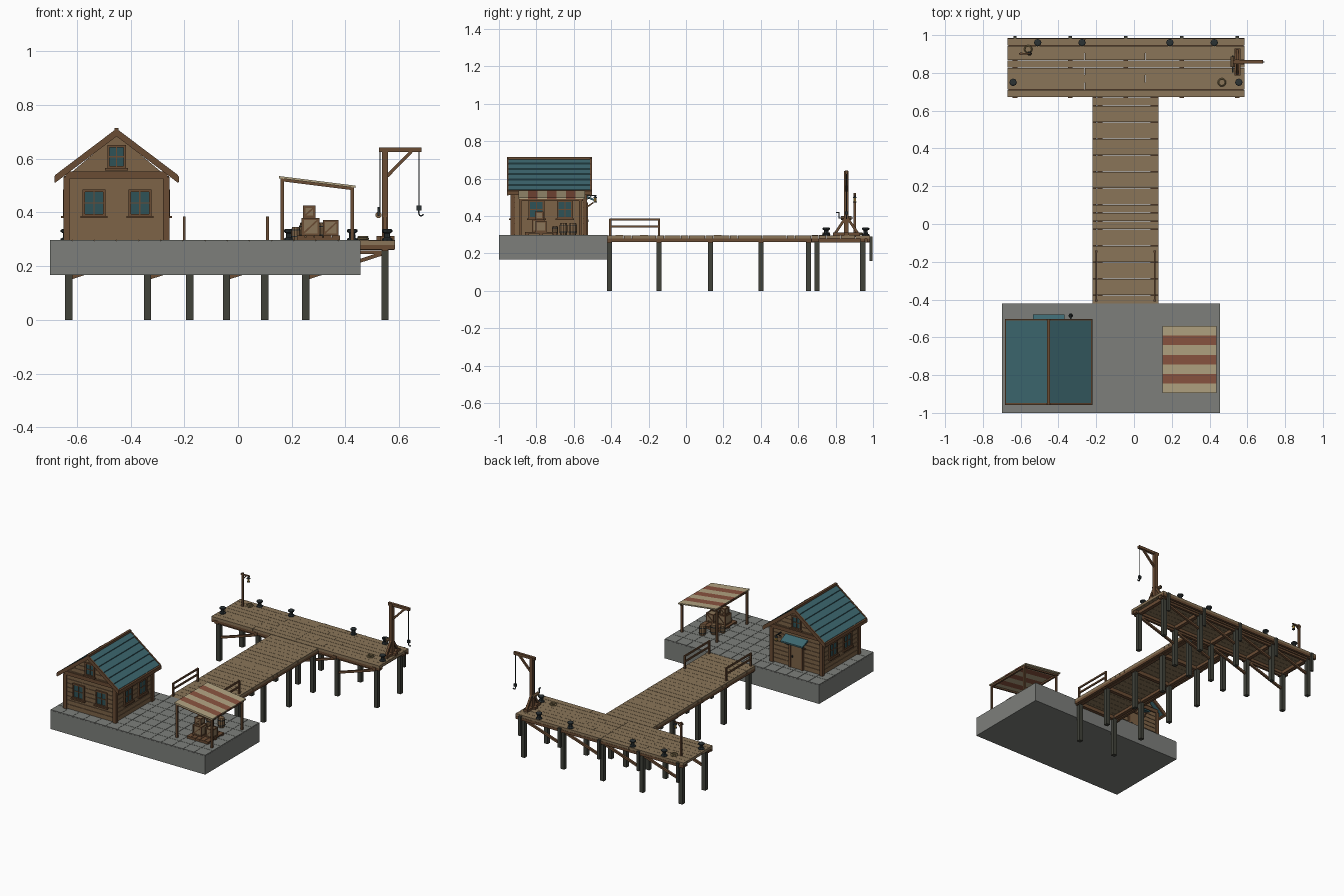
import bpy, bmesh, math, random
from mathutils import Vector

if "Cube" in bpy.data.objects:
    bpy.data.objects.remove(bpy.data.objects["Cube"])
random.seed(4)

def lin(c):
    return c / 12.92 if c < 0.04 else ((c + 0.055) / 1.055) ** 2.4
MATS = {}
for key, h in dict(deck="8a7558", wood="6a4c34", wall="7d6347", dark="41423a", stone="7d7f7b", teal="3d6870",
                   glass="2f5257", cream="b3a482", red="8a5440", iron="2b3234", rope="8d7a55", lamp="c9a24a").items():
    m = bpy.data.materials.new(key)
    m.diffuse_color = [lin(int(h[i:i + 2], 16) / 255) for i in (0, 2, 4)] + [1]
    m.use_nodes = True
    m.node_tree.nodes["Principled BSDF"].inputs["Base Color"].default_value = m.diffuse_color
    MATS[key] = m

class Part:
    """Collects simple solids into one named object."""
    def __init__(self, name, mat):
        self.name, self.mat, self.bm = name, mat, bmesh.new()
    def loft(self, rings, closed=False):
        vs = [[self.bm.verts.new(p) for p in r] for r in rings]
        n, k = len(vs[0]), len(vs)
        for i in range(k if closed else k - 1):
            a, b = vs[i], vs[(i + 1) % k]
            for j in range(n):
                self.bm.faces.new((a[j], a[(j + 1) % n], b[(j + 1) % n], b[j]))
        if not closed:
            self.bm.faces.new(vs[0][::-1])
            self.bm.faces.new(vs[-1])
    def box(self, x0, x1, y0, y1, z0, z1):
        self.loft([[(x0, y0, z), (x1, y0, z), (x1, y1, z), (x0, y1, z)] for z in (z0, z1)])
    def cube(self, c, s):
        self.box(*[v for a, b in zip(c, s) for v in (a - b / 2, a + b / 2)])
    def prism(self, prof, y0, y1):
        self.loft([[(x, y, z) for x, z in prof] for y in (y0, y1)])
    def bar(self, p, q, r, n=4):
        p, q = Vector(p), Vector(q)
        d = (q - p).normalized()
        u = d.cross((0, 0, 1) if abs(d.z) < .95 else (0, 1, 0)).normalized()
        v = d.cross(u)
        k = r / math.cos(math.pi / n)
        angs = [2 * math.pi * (i + .5) / n for i in range(n)]
        self.loft([[o + (u * math.cos(a) + v * math.sin(a)) * k for a in angs] for o in (p, q)])
    def lathe(self, c, prof, n=10, closed=False):
        self.loft([[(c[0] + r * math.cos(2 * math.pi * i / n), c[1] + r * math.sin(2 * math.pi * i / n), c[2] + z)
                    for i in range(n)] for r, z in prof], closed)
    def done(self):
        bmesh.ops.recalc_face_normals(self.bm, faces=self.bm.faces)
        me = bpy.data.meshes.new(self.name)
        self.bm.to_mesh(me)
        me.materials.append(MATS[self.mat])
        bpy.context.collection.objects.link(bpy.data.objects.new(self.name, me))

parts = {}
def P(name, mat="wood"):
    return parts.setdefault(name, Part(name, mat))

# stone quay with paving
T = 0.298
P("quay", "stone").box(-.70, .455, -1, -.42, .168, .293)
for i in range(14):
    for j in range(7):
        x, y = -.70 + i * .0825, -1 + j * .58 / 7
        P("paving", "stone").box(x + .001, x + .0815, y + .001, y + .0819, .292, T)

# deck planks of the walkway and the pier head
n = 25
for i in range(n):
    y, d = -.42 + i * 1.09 / n, 1.09 / n
    P("walkway_planks", "deck").box(-.22, .13, y, y + d - .0015, .279, T - .001 - random.random() * .001)
for i in range(8):
    y, d = .672 + i * .039, .039
    cuts = [-.67, -.36 + .1 * (i % 2), -.05, .22 - .08 * (i % 3), .585]
    for a, b in zip(cuts, cuts[1:]):
        P("head_planks", "deck").box(a, b - .001, y, y + d - .0015, .279, T - .001 - random.random() * .001)

# substructure: piles, stringers, cross beams, braces, fenders
walk_y = [-.41, -.145, .13, .40, .655]
for x in (-.18, .10):
    P("walkway_stringers").box(x - .012, x + .012, -.42, .672, .26, .28)
    for y in walk_y:
        P("walkway_piles", "dark").cube((x, y, .135), (.027, .027, .27))
for x in (-.211, .121):
    P("walkway_edge").box(x - .009, x + .009, -.42, .672, .262, .28)
for y in walk_y:
    P("walkway_crossbeams").box(-.215, .125, y - .012, y + .012, .255, .279)
head_x = [-.63, -.337, -.043, .252, .547]
for y in (.70, .945):
    P("head_stringers").box(-.665, .58, y - .012, y + .012, .26, .28)
    P("head_rails").box(-.63, .547, y - .008, y + .008, .245, .258)
    for x in head_x:
        P("head_piles", "dark").cube((x, y, .135), (.027, .027, .27))
    for a, b in zip(head_x, head_x[1:]):
        P("head_braces").bar((a, y, .155), (b, y, .25), .007)
for y in (.68, .976):
    P("head_edge").box(-.67, .585, y - .008, y + .008, .262, .28)
for x in head_x:
    P("head_crossbeams").box(x - .012, x + .012, .668, .985, .257, .279)
    P("fenders", "dark").box(x - .009, x + .009, .982, .996, .16, .29)

# walkway railings
for x in (-.20, .11):
    for y in (-.405, -.145):
        P("railing_posts").cube((x, y, .34), (.011, .011, .09))
    for z in (.343, .38):
        P("railing_rails").cube((x, -.275, z), (.008, .27, .011))

# house: body, siding boards, corner posts
cx, x0, x1, y0, y1 = -.452, -.637, -.267, -.925, -.54
P("house_body", "wall").prism([(x0, T), (x1, T), (x1, .535), (cx, .69), (x0, .535)], y0, y1)
rows, h = 8, .0285
for i in range(rows + 5):
    za, zb = T + .005 + i * h, T + .005 + (i + 1) * h - .0025
    wa, wb = [min(.185, .185 * (.69 - z) / .155) for z in (za, zb)]
    for ya, yb in ((y0 - .004, y0), (y1, y1 + .004)):
        P("gable_siding", "wall").prism([(cx - wa, za), (cx + wa, za), (cx + wb, zb), (cx - wb, zb)], ya, yb)
    if i < rows:
        for x in (x0, x1):
            P("side_siding", "wall").box(x - .004, x + .004, y0, y1, za, zb)
for x in (x0, x1):
    for y in (y0, y1):
        P("corner_posts").cube((x, y, .415), (.024, .024, .235))
    P("wall_plates").box(x - .01, x + .01, y0, y1, .518, .535)
for y in (y0, y1):
    P("gable_beams").box(x0 - .005, x1 + .005, y - .011, y + .011, .527, .552)

# roof: lapped courses, bargeboards, ridge
ze, zr, half, k = .53, .70, .225, 6
for s in (-1, 1):
    pt = lambda t, up: (cx + s * half * (1 - t), ze + (zr - ze) * t + up)
    for i in range(k):
        a, b = i / k, min(1, (i + 1.1) / k)
        P("roof_courses", "teal").prism([pt(a, -.006), pt(b, -.006), pt(b, .005), pt(a, .011)], -.95, -.51)
    for y in (-.953, -.507):
        P("bargeboards").prism([pt(-.02, -.017), pt(1, -.017), pt(1, .012), pt(-.02, .012)], y - .005, y + .005)
    P("eave_boards").prism([pt(-.03, -.014), pt(.01, -.014), pt(.01, .009), pt(-.03, .009)], -.957, -.503)
P("roof_ridge").box(cx - .008, cx + .008, -.957, -.503, zr + .001, zr + .015)

# windows on all walls
def window(c, n, w, h):
    n, c = Vector(n), Vector(c)
    u = Vector((abs(n.y), abs(n.x), 0))
    dep = Vector((abs(n.x), abs(n.y), 0))
    def put(part, a, z, sa, sz, d):
        part.cube(c + u * a + Vector((0, 0, z)) + n * d / 2, u * sa + dep * d + Vector((0, 0, sz)))
    put(P("window_glass", "glass"), 0, 0, w, h, .008)
    f = P("window_frames")
    for s in (-1, 1):
        put(f, s * w / 2, 0, .009, h + .009, .014)
        put(f, 0, s * h / 2, w, .009, .014)
    put(f, 0, 0, .005, h, .011)
    put(f, 0, 0, w, .005, .011)
    put(P("window_sills"), 0, -h / 2 - .007, w + .024, .009, .022)
for x in (-.536, -.365):
    window((x, y0, .435), (0, -1, 0), .077, .09)
for y in (-.80, -.648):
    window((x0, y, .435), (-1, 0, 0), .077, .09)
    window((x1, y, .435), (1, 0, 0), .077, .09)
window((cx, y0, .607), (0, -1, 0), .06, .078)
window((cx, y1, .607), (0, 1, 0), .06, .078)

# door with canopy, and hanging lantern on the back wall
P("door", "wall").box(cx - .042, cx + .042, y1, y1 + .01, T, .46)
for s in (-1, 1):
    P("door_frame").cube((cx + s * .046, y1 + .007, .383), (.012, .018, .17))
    P("canopy_brackets").bar((cx + s * .065, y1, .44), (cx + s * .065, y1 + .045, .472), .004)
P("door_frame").cube((cx, y1 + .007, .466), (.104, .018, .012))
P("door_handle", "iron").cube((cx + .028, y1 + .013, .375), (.007, .01, .012))
P("door_canopy", "teal").loft([[(x, y1, .50), (x, y1 + .062, .475), (x, y1 + .062, .485), (x, y1, .512)]
                               for x in (cx - .083, cx + .083)])
def lantern(x, y, z):
    P("lantern_frames", "iron").lathe((x, y, z), [(.011, 0), (.011, .004)], 6)
    P("lantern_glass", "lamp").lathe((x, y, z), [(.008, .004), (.008, .024)], 6)
    P("lantern_frames", "iron").lathe((x, y, z), [(.013, .024), (.003, .036)], 6)
P("lantern_bracket", "iron").bar((-.335, y1, .51), (-.335, -.478, .51), .003)
P("lantern_bracket", "iron").bar((-.335, y1, .48), (-.335, -.505, .508), .002)
lantern(-.335, -.485, .472)

# market stall: posts, frame and striped awning
aw = lambda x: .531 - (x - .155) * .125
for x in (.165, .425):
    for y in (-.885, -.565):
        P("stall_posts").box(x - .006, x + .006, y - .006, y + .006, T, aw(x) - .004)
    P("stall_beams").box(x - .006, x + .006, -.89, -.55, aw(x) - .016, aw(x) - .005)
for y in (-.885, -.565):
    P("stall_beams").bar((.16, y, aw(.16) - .009), (.43, y, aw(.43) - .009), .005)
for i in range(7):
    a = -.896 + i * .0509
    P(*(("awning_red", "red") if i % 2 else ("awning_cream", "cream"))).prism(
        [(.152, aw(.152) - .004), (.437, aw(.437) - .004), (.437, aw(.437) + .004), (.152, aw(.152) + .004)], a, a + .0509)

# crates on a pallet
for y in (-.85, -.775, -.70):
    P("pallet").box(.22, .38, y - .01, y + .01, T, .307)
for i in range(5):
    P("pallet").box(.22 + i * .0325, .25 + i * .0325, -.86, -.69, .307, .314)
def crate(x, y, z, s):
    P("crates", "deck").cube((x, y, z + s / 2), (s - .006,) * 3)
    e = s / 2 - .004
    for a in (-e, e):
        for b in (-e, e):
            c = Vector((x, y, z + s / 2))
            for off, size in (((a, b, 0), (.008, .008, s)), ((a, 0, b), (.008, s, .008)), ((0, a, b), (s, .008, .008))):
                P("crate_edges").cube(c + Vector(off), size)
    for v in (-1, 1):
        P("crate_edges").bar((x - e, y + v * (e + .001), z + .006), (x + e, y + v * (e + .001), z + s - .006), .003)
crate(.27, -.79, .314, .066)
crate(.345, -.775, .314, .058)
crate(.265, -.785, .38, .045)

# barrels
for x, y, s in ((.25, -.655, 1), (.30, -.605, 1), (.215, -.70, .75)):
    P("barrels", "wall").lathe((x, y, T), [(.018 * s, 0), (.023 * s, .02 * s), (.023 * s, .045 * s), (.018 * s, .065 * s)])
    for z in (.014, .047):
        P("barrel_hoops", "iron").lathe((x, y, T + z * s), [(.0235 * s, 0), (.0235 * s, .005 * s)])

# mooring bollards and rope coils
for x, y in ((-.51, .96), (-.275, .96), (.19, .96), (.425, .96), (-.64, .75), (.555, .75)):
    P("bollards", "iron").lathe((x, y, T - .002), [(.02, 0), (.02, .006), (.012, .01), (.011, .026), (.02, .032), (.02, .039), (.013, .043)], 8)
for x, y in ((-.56, .925), (.465, .75)):
    for r, z in ((.019, .004), (.017, .010)):
        P("rope_coils", "rope").lathe((x, y, T + z), [(r + .004 * math.cos(a), .004 * math.sin(a))
                                      for a in (0, 1.257, 2.513, 3.77, 5.027)], 12, True)

# lamp post
P("lamp_post").box(-.603, -.591, .896, .908, T - .01, .522)
P("lamp_arm").box(-.61, -.545, .898, .906, .508, .516)
P("lamp_arm").bar((-.597, .902, .48), (-.57, .902, .51), .003)
lantern(-.553, .902, .472)

# cargo crane: mast, jib, braces, winch, hook
Y = .858
P("crane_base").box(.531, .563, Y - .072, Y + .072, T - .002, .312)
P("crane_base").box(.515, .583, Y - .014, Y + .014, T - .002, .312)
P("crane_mast").box(.535, .559, Y - .012, Y + .012, T, .64)
P("crane_jib").box(.524, .682, Y - .009, Y + .009, .624, .642)
P("crane_brace").bar((.555, Y, .535), (.645, Y, .627), .006)
for s in (-1, 1):
    P("crane_struts").bar((.547, Y + s * .062, .305), (.547, Y + s * .008, .385), .007)
P("winch_drum", "wall").bar((.523, Y - .028, .39), (.523, Y + .028, .39), .011, 8)
P("winch_crank", "iron").bar((.523, Y - .042, .39), (.523, Y + .034, .39), .003)
P("winch_crank", "iron").bar((.523, Y - .04, .388), (.523, Y - .04, .42), .003)
P("winch_crank", "iron").bar((.523, Y - .055, .418), (.523, Y - .038, .418), .003)
P("crane_rope", "iron").bar((.529, Y, .39), (.529, Y, .63), .002)
P("crane_rope", "iron").bar((.673, Y, .42), (.673, Y, .63), .002)
P("hook_block", "iron").cube((.673, Y, .416), (.018, .014, .018))
pts = [(.673, .41), (.673, .396), (.677, .388), (.685, .387), (.69, .394)]
for a, b in zip(pts, pts[1:]):
    P("hook", "iron").bar((a[0], Y, a[1]), (b[0], Y, b[1]), .0025)

for p in parts.values():
    p.done()
